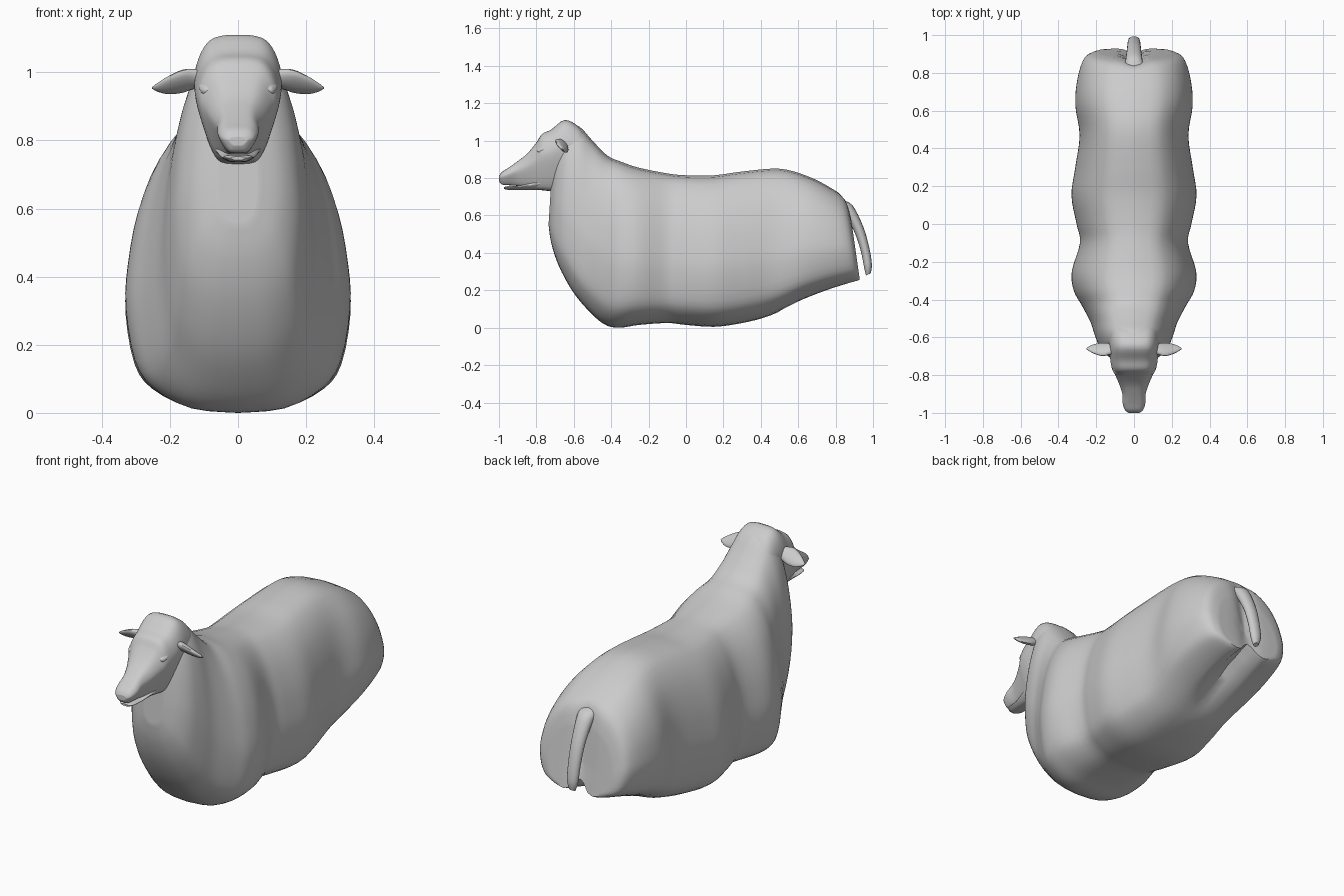
import bpy, bmesh, math
from mathutils import Vector

if "Cube" in bpy.data.objects:
    bpy.data.objects.remove(bpy.data.objects["Cube"])


def smooth(pts, n):
    """Catmull-Rom interpolation of a list of equal-length tuples."""
    out = []
    for i in range(len(pts) - 1):
        p0, p1 = pts[max(i - 1, 0)], pts[i]
        p2, p3 = pts[i + 1], pts[min(i + 2, len(pts) - 1)]
        for k in range(n):
            t = k / n
            out.append(tuple(
                b + 0.5 * t * (c - a + t * (2*a - 5*b + 4*c - d + t * (3*(b - c) + d - a)))
                for a, b, c, d in zip(p0, p1, p2, p3)))
    return out + [tuple(pts[-1])]


def loft(name, rings, deform=None, angle=50):
    """Skin closed rings and close both ends with concentric caps."""
    def cap(ring):
        c = sum(ring, Vector()) / len(ring)
        return [[c + (p - c) * s for p in ring] for s in (0.04, 0.25, 0.5, 0.75, 0.92)]
    rings = cap(rings[0]) + rings + cap(rings[-1])[::-1]
    bm = bmesh.new()
    vr = [[bm.verts.new(deform(p) if deform else p) for p in r] for r in rings]
    n = len(vr[0])
    for a, b in zip(vr, vr[1:]):
        for i in range(n):
            j = (i + 1) % n
            bm.faces.new((a[i], a[j], b[j], b[i]))
    bm.faces.new(vr[0])
    bm.faces.new(vr[-1])
    bmesh.ops.recalc_face_normals(bm, faces=bm.faces)
    me = bpy.data.meshes.new(name)
    bm.to_mesh(me)
    bm.free()
    ob = bpy.data.objects.new(name, me)
    bpy.context.collection.objects.link(ob)
    bpy.ops.object.select_all(action='DESELECT')
    ob.select_set(True)
    bpy.context.view_layer.objects.active = ob
    bpy.ops.object.shade_smooth_by_angle(angle=math.radians(angle))
    return ob


def section_rings(profile, stations, n=4):
    """Stations: bottom y, bottom z, top y, top z, half width."""
    half = smooth(profile, 3)
    loop = half + [(-u, t) for u, t in half[-2:0:-1]]
    return [[Vector((w * u, by + (ty - by) * t, bz + (tz - bz) * t)) for u, t in loop]
            for by, bz, ty, tz, w in smooth(stations, n)]


def ellipse_ring(c, a, b, n=16):
    return [Vector(c) + Vector(a) * math.cos(2*math.pi*i/n) + Vector(b) * math.sin(2*math.pi*i/n)
            for i in range(n)]


# Woolly body and neck, fanning upward toward the head
body_profile = [(0, 0), (.43, .015), (.76, .08), (.92, .17), (1, .35), (.98, .5),
                (.89, .68), (.71, .85), (.42, .97), (0, 1)]
body_stations = [
    (.93, .25, .88, .60, .20), (.90, .24, .85, .69, .26), (.78, .205, .77, .75, .297),
    (.62, .145, .65, .81, .31), (.45, .065, .50, .85, .287), (.30, .025, .30, .835, .31),
    (.15, .005, .15, .815, .33), (.0, .015, .0, .815, .303), (-.10, .025, -.10, .825, .285),
    (-.25, .015, -.25, .855, .328), (-.36, .0, -.34, .885, .318), (-.44, .02, -.42, .92, .275),
    (-.53, .10, -.50, 1.0, .23), (-.61, .20, -.57, 1.075, .205), (-.68, .33, -.63, 1.08, .175),
    (-.72, .45, -.68, 1.01, .125), (-.735, .55, -.715, .87, .06)]


def thigh_cleft(p):
    p = p.copy()
    groove = math.exp(-(p.x / .045) ** 2)
    if p.y > .5 and p.z < .4:
        p.z += .07 * groove * min(1, (p.y - .5) / .25) * min(1, (.4 - p.z) / .15)
    if p.y > .82:
        p.y -= .025 * groove * min(1, (p.y - .82) / .05)
    return p


loft("body", section_rings(body_profile, body_stations), thigh_cleft)

# Head with tapering muzzle and narrow jawline
head_profile = [(0, 0), (.4, .02), (.6, .12), (.8, .32), (.97, .55), (.98, .7),
                (.84, .86), (.62, .96), (.32, .995), (0, 1)]
head_stations = [(y, z0, y, z1, w) for y, z0, z1, w in [
    (-1.0, .785, .81, .028), (-.985, .766, .832, .048), (-.95, .762, .855, .06),
    (-.90, .758, .89, .062), (-.85, .75, .93, .078), (-.80, .738, .99, .1),
    (-.77, .735, 1.035, .116), (-.72, .73, 1.06, .126), (-.65, .73, 1.11, .13),
    (-.58, .76, 1.08, .128), (-.53, .80, 1.02, .12)]]
loft("head", section_rings(head_profile, head_stations))

# Lower jaw
jaw = [(y, z0, y, z1, w) for y, z0, z1, w in [
    (-.972, .742, .752, .022), (-.95, .737, .757, .042), (-.88, .736, .762, .05),
    (-.80, .736, .79, .065), (-.74, .735, .80, .075)]]
loft("lower_jaw", section_rings(head_profile, jaw))

# Tail
tail = smooth([(.80, .67, .05, .035), (.86, .64, .046, .034), (.922, .53, .038, .028),
               (.957, .42, .034, .025), (.973, .33, .03, .023), (.975, .285, .015, .014)], 4)
loft("tail", [ellipse_ring((0, y, z), (rx, 0, 0), (0, .9 * r, .4 * r)) for y, z, rx, r in tail])

# Leaf-shaped ears, one per side
ear = smooth([(.09, -.66, .98, .03, .022), (.13, -.662, .98, .038, .02),
              (.165, -.664, .973, .046, .018), (.205, -.662, .962, .036, .013),
              (.235, -.66, .956, .018, .008), (.252, -.66, .954, .003, .002)], 4)
for side, s in (("left", -1), ("right", 1)):
    loft("ear_" + side, [ellipse_ring((s * x, y, z), (0, .72 * a, -.68 * a), (0, .68 * b, .72 * b))
                         for x, y, z, a, b in ear])


# Eyes, brows and nostril bumps
def ball(name, loc, scale, rot=(0, 0, 0)):
    bpy.ops.mesh.primitive_uv_sphere_add(segments=20, ring_count=12, radius=1,
                                         location=loc, rotation=rot)
    ob = bpy.context.object
    ob.name = name
    ob.scale = scale
    bpy.ops.object.shade_smooth()


for side, s in (("left", -1), ("right", 1)):
    ball("eye_" + side, (s * .092, -.775, .947), (.018, .022, .016))
    ball("brow_" + side, (s * .09, -.768, .96), (.026, .034, .014), (.5, s * .4, 0))
    ball("nostril_" + side, (s * .024, -.965, .812), (.02, .025, .02))
